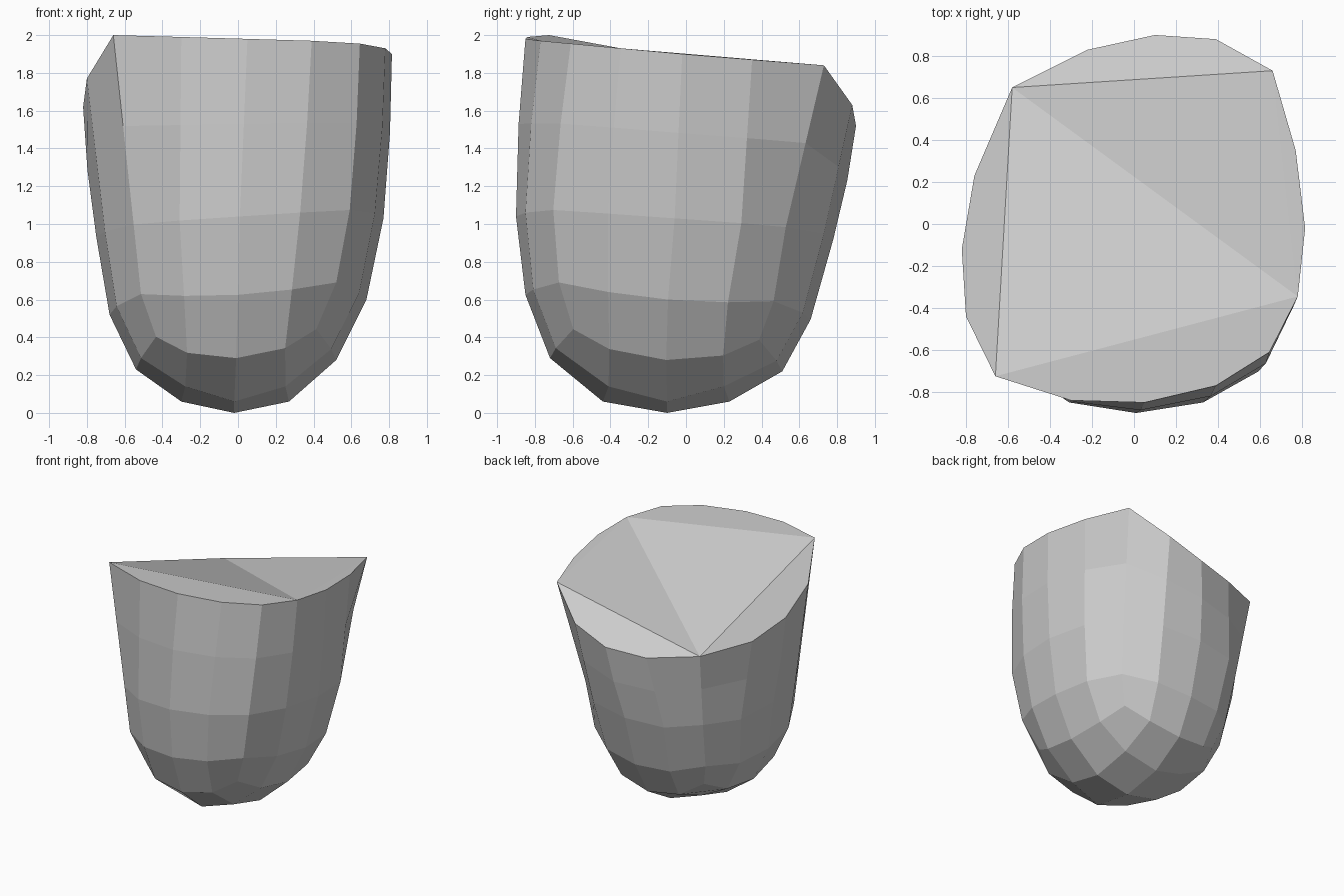
import bpy, bmesh
from mathutils import Vector

if "Cube" in bpy.data.objects:
    bpy.data.objects.remove(bpy.data.objects["Cube"])

# Uneven rim, counter-clockwise from the front left corner
RIM = [(-.66, -.725, 2.0), (-.30, -.84, 1.99), (.05, -.85, 1.98), (.39, -.77, 1.97),
       (.645, -.61, 1.955), (.78, -.345, 1.93), (.815, -.02, 1.90), (.77, .35, 1.87),
       (.66, .73, 1.84), (.39, .88, 1.63), (.10, .90, 1.52), (-.22, .83, 1.49),
       (-.58, .65, 1.53), (-.76, .23, 1.54), (-.82, -.12, 1.62), (-.80, -.44, 1.77)]


def ring(x0, x1, y0, y1, z, tilt_x, tilt_y, lift, corners, half):
    """Rounded-square ring: 4 sides of 4 segments, with a fullness for each corner."""
    cx, cy, rx, ry = (x0 + x1) / 2, (y0 + y1) / 2, (x1 - x0) / 2, (y1 - y0) / 2
    points = []
    for turn, c in enumerate(corners):
        for x, y, up in ((-c, -c, 1), (-half[0], -half[1], .3), (0, -1, 0), (half[0], -half[1], .3)):
            for _ in range(turn):
                x, y = -y, x
            points.append(Vector((cx + rx * x, cy + ry * y, z + tilt_x * x + tilt_y * y + lift * up)))
    return points


low = ring(-.54, .52, -.72, .51, .255, .025, -.035, .14, (.8, .8, .8, .8), (.49, .95))
mid = ring(-.68, .68, -.85, .66, .56, .04, -.065, .05, (.755, .765, .74, .73), (.42, .945))
high = ring(-.75, .77, -.90, .78, .98, .05, -.06, .01, (.74, .765, .70, .71), (.42, .94))
rim = [Vector(p) for p in RIM]
upper = []
for i, (a, b) in enumerate(zip(high, rim)):
    p = a.lerp(b, .52)
    flat = i in (0, 1, 7, 8, 9, 11, 12, 13, 15)   # walls run straight near three corners
    k = 1 if flat else 1.014
    upper.append(Vector((p.x * k, p.y * k, p.z)))

bm = bmesh.new()
rings = [[bm.verts.new(p) for p in r] for r in (low, mid, high, upper, rim)]

# Side walls
for a, b in zip(rings, rings[1:]):
    for i in range(16):
        j = (i + 1) % 16
        bm.faces.new((a[i], a[j], b[j], b[i]))

# Rounded base: 5 x 5 grid bordered by the lowest ring
border = [(i, 0) for i in range(4)] + [(4, i) for i in range(4)] \
    + [(4 - i, 4) for i in range(4)] + [(0, 4 - i) for i in range(4)]
grid = dict(zip(border, rings[0]))
xs, ys = (-.30, -.02, .27), (-.44, -.10, .23)
for i in range(3):
    for j in range(3):
        corner = i != 1 and j != 1
        z = .14 if corner else (0 if i == j == 1 else .06)
        x = xs[i] * (.93 if corner else 1)
        y = ys[j] + (.03 * (1 - j) if corner else 0)
        grid[i + 1, j + 1] = bm.verts.new((x, y, z))
for i in range(4):
    for j in range(4):
        bm.faces.new((grid[i, j], grid[i, j + 1], grid[i + 1, j + 1], grid[i + 1, j]))

# Creased top: two triangles in the middle, a flap along each side
top = rings[-1]
for ids in ([0, 1, 2, 3, 4, 5], [5, 6, 7, 8], [8, 9, 10, 11, 12],
            [12, 13, 14, 15, 0], [0, 5, 12], [5, 8, 12]):
    bm.faces.new([top[i] for i in ids])

bmesh.ops.recalc_face_normals(bm, faces=bm.faces)
mesh = bpy.data.meshes.new("rounded_block")
bm.to_mesh(mesh)
bm.free()
obj = bpy.data.objects.new("rounded_block", mesh)
bpy.context.collection.objects.link(obj)
